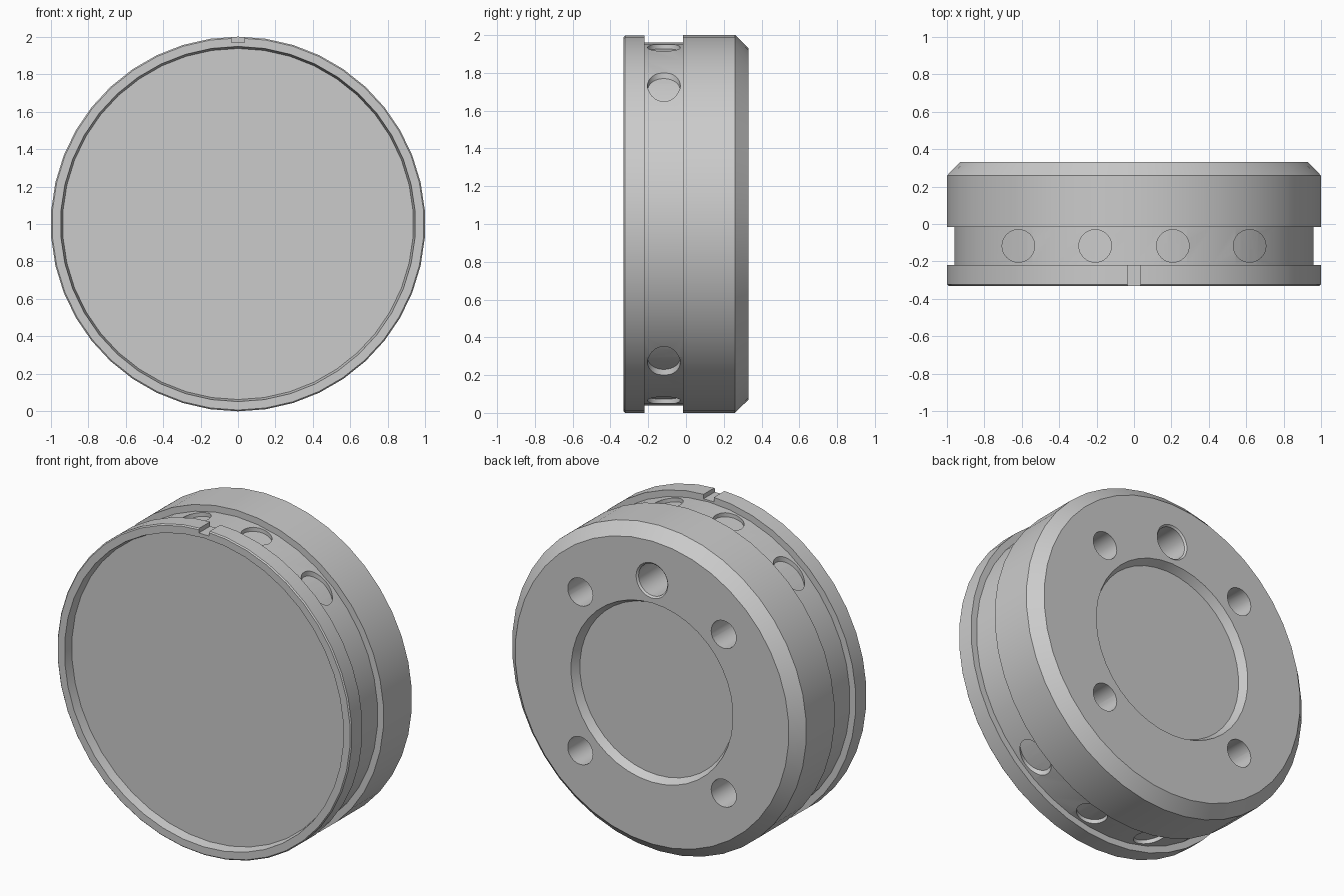
import bpy, bmesh
from math import pi, radians, sin
from mathutils import Matrix, Vector

if "Cube" in bpy.data.objects:
    bpy.data.objects.remove(bpy.data.objects["Cube"], do_unlink=True)

CENTRE = Vector((0, 0, 1))
SEGMENTS = 42

grey = bpy.data.materials.new("satin grey")
grey.use_nodes = True
grey.diffuse_color = (0.6, 0.6, 0.6, 1)
grey.node_tree.nodes["Principled BSDF"].inputs["Base Color"].default_value = (0.6, 0.6, 0.6, 1)


def add_object(name, bm):
    bmesh.ops.recalc_face_normals(bm, faces=bm.faces)
    mesh = bpy.data.meshes.new(name)
    bm.to_mesh(mesh)
    bm.free()
    mesh.materials.append(grey)
    obj = bpy.data.objects.new(name, mesh)
    bpy.context.collection.objects.link(obj)
    return obj


def lathe(name, profile, centre=CENTRE, segments=SEGMENTS):
    """Turn (radius, y) points around an axis along y."""
    bm = bmesh.new()
    verts = [bm.verts.new(centre + Vector((0, y, r))) for r, y in profile]
    edges = [bm.edges.new(pair) for pair in zip(verts, verts[1:])]
    bmesh.ops.spin(bm, geom=verts + edges, cent=centre, axis=(0, 1, 0),
                   angle=2 * pi, steps=segments, use_merge=True)
    bmesh.ops.remove_doubles(bm, verts=bm.verts, dist=0.0001)
    # Close both flat ends
    bmesh.ops.holes_fill(bm, edges=[e for e in bm.edges if e.is_boundary], sides=0)
    return add_object(name, bm)


def subtract(target, cutter):
    """Cut the cutter out of the target and discard it."""
    cutter.hide_render = True
    mod = target.modifiers.new("cut", 'BOOLEAN')
    mod.operation = 'DIFFERENCE'
    mod.solver = 'EXACT'
    mod.object = cutter
    bpy.context.view_layer.objects.active = target
    bpy.ops.object.modifier_apply(modifier=mod.name)
    bpy.data.objects.remove(cutter, do_unlink=True)


# Turned housing: front recess, flange with eased edge, groove, main band,
# back chamfer and tapered back recess
housing = lathe("housing", [
    (0.937, -0.275), (0.948, -0.33), (0.993, -0.33), (1, -0.323), (1, -0.22),
    (0.96, -0.22), (0.96, -0.015), (1, -0.015), (1, 0.26), (0.93, 0.33),
    (0.55, 0.33), (0.525, 0.28),
])

# Shallow vertical sockets in the groove, with floors that follow the curve
for side in (-1, 1):
    for angle in (12.45, 40):
        x = side * 0.96 * sin(radians(angle))
        bm = bmesh.new()
        bmesh.ops.create_cone(bm, cap_ends=True, segments=32, radius1=0.087,
                              radius2=0.087, depth=3,
                              matrix=Matrix.Translation((x, -0.117, 1)))
        socket = add_object("socket_cutter", bm)
        subtract(socket, lathe("socket_core", [(0.935, -0.5), (0.935, 0.5)], segments=96))
        subtract(housing, socket)

# Four bolt holes in the back
for x in (-0.487, 0.487):
    for z in (-0.487, 0.487):
        subtract(housing, lathe("bolt_hole_cutter", [(0.085, 0.03), (0.085, 0.4)],
                                CENTRE + Vector((x, 0, z)), 24))

# Larger port with a bevelled mouth
subtract(housing, lathe("port_cutter", [(0.098, 0.03), (0.098, 0.32), (0.108, 0.33), (0.108, 0.4)],
                        CENTRE + Vector((0, 0, 0.688)), 32))

# Index notch on top of the front flange
bm = bmesh.new()
bmesh.ops.create_cube(bm, size=1, matrix=Matrix.Translation((0, -0.32, 2.02))
                      @ Matrix.Diagonal((0.07, 0.2, 0.1, 1)))
subtract(housing, add_object("notch_cutter", bm))

# Smooth round walls, crisp machined edges
bpy.ops.object.select_all(action='DESELECT')
housing.select_set(True)
bpy.context.view_layer.objects.active = housing
bpy.ops.object.shade_smooth_by_angle(angle=radians(25))
